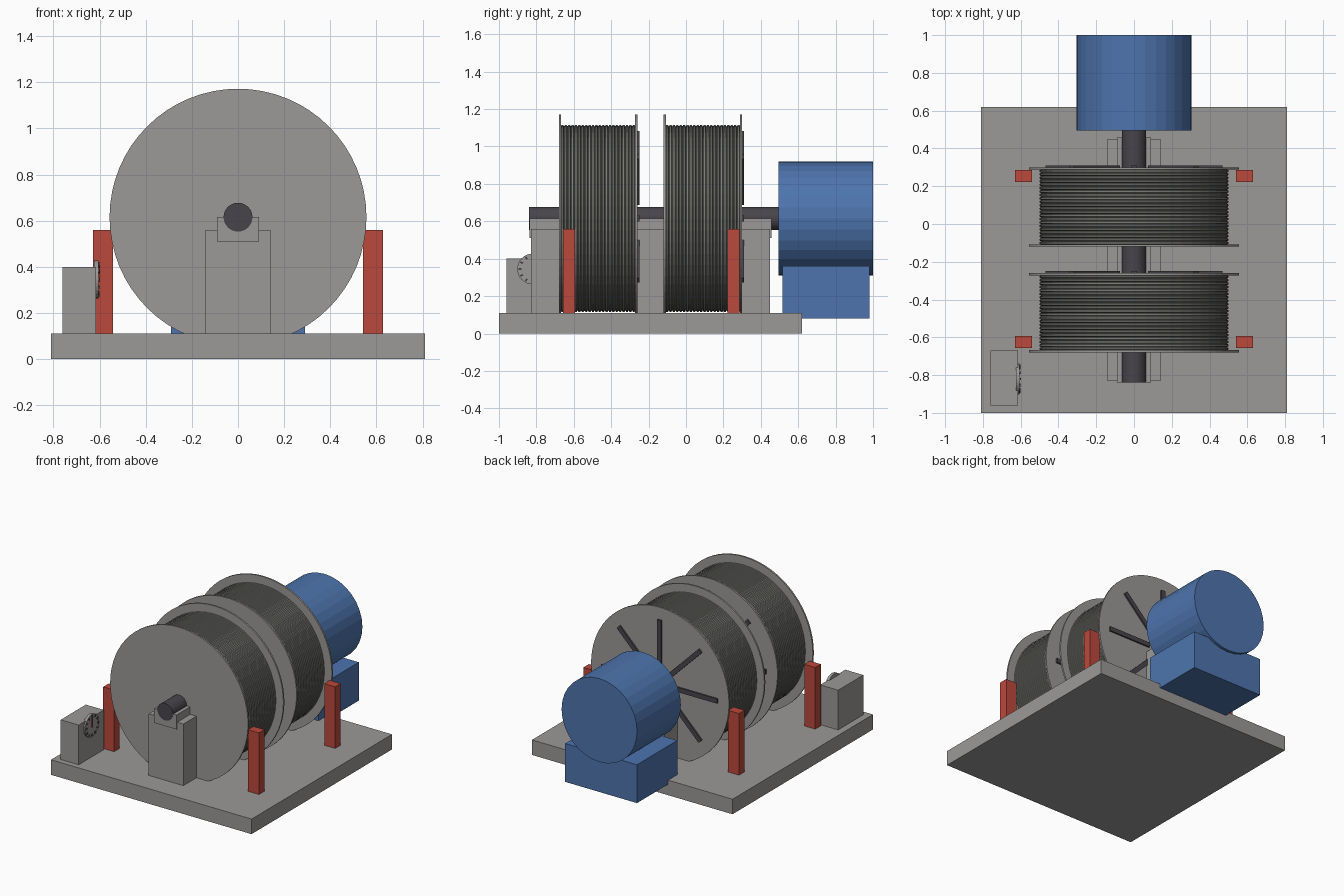
import bpy, bmesh, math
from mathutils import Matrix

if "Cube" in bpy.data.objects:
    bpy.data.objects.remove(bpy.data.objects["Cube"])

def mat(name, rgb):
    m = bpy.data.materials.new(name)
    m.diffuse_color = (*rgb, 1)
    m.use_nodes = True
    m.node_tree.nodes["Principled BSDF"].inputs["Base Color"].default_value = m.diffuse_color
    return m

GREY = mat("steel grey", (0.33, 0.32, 0.31))
ROPE = mat("rope grey", (0.20, 0.20, 0.185))
DARK = mat("dark steel", (0.065, 0.06, 0.07))
BLUE = mat("motor blue", (0.075, 0.175, 0.42))
RED = mat("post red", (0.50, 0.065, 0.045))
AXIS = 0.615

def finish(name, bm, material):
    bmesh.ops.recalc_face_normals(bm, faces=bm.faces)
    me = bpy.data.meshes.new(name)
    bm.to_mesh(me)
    bm.free()
    me.materials.append(material)
    ob = bpy.data.objects.new(name, me)
    bpy.context.collection.objects.link(ob)
    return ob

def add_box(bm, x0, x1, y0, y1, z0, z1, rot=Matrix()):
    m = (rot @ Matrix.Translation(((x0 + x1) / 2, (y0 + y1) / 2, (z0 + z1) / 2))
         @ Matrix.Diagonal((x1 - x0, y1 - y0, z1 - z0, 1)))
    bmesh.ops.create_cube(bm, size=1, matrix=m)

def box(name, material, *dims):
    bm = bmesh.new()
    add_box(bm, *dims)
    return finish(name, bm, material)

def lathe(name, material, profile, sides):
    """Revolve (radius, y) points about the shaft axis, with end caps."""
    bm = bmesh.new()
    rings = []
    for r, y in profile:
        rings.append([bm.verts.new((r * math.cos(a), y, AXIS + r * math.sin(a)))
                      for a in (2 * math.pi * i / sides for i in range(sides))])
    for a, b in zip(rings, rings[1:]):
        for i in range(sides):
            j = (i + 1) % sides
            bm.faces.new((a[i], a[j], b[j], b[i]))
    bm.faces.new(rings[0])
    bm.faces.new(rings[-1])
    return finish(name, bm, material)

# Base plate
box("base_plate", GREY, -0.81, 0.81, -1, 0.62, 0, 0.11)

# Shaft
lathe("main_shaft", DARK, [(0.0625, -0.84), (0.0625, 0.51)], 32)

# Two rope drums with flanges and spokes
for side, y0 in (("front", -0.68), ("rear", -0.12)):
    y1 = y0 + 0.42
    for end, a in (("outer", y0), ("inner", y1 - 0.012)):
        lathe(f"{side}_drum_{end}_flange", GREY, [(0.557, a), (0.557, a + 0.012)], 64)
    # grooved barrel
    n = 22
    start, pitch = y0 + 0.01, (0.42 - 0.02) / n
    profile = []
    for i in range(n):
        s = start + i * pitch
        profile += [(0.492, s), (0.499, s + pitch * 0.25), (0.499, s + pitch * 0.75)]
    profile.append((0.492, start + n * pitch))
    lathe(f"{side}_drum_barrel", ROPE, profile, 48)
    # spokes on the back flange
    bm = bmesh.new()
    for k in range(8):
        rot = Matrix.Translation((0, 0, AXIS)) @ Matrix.Rotation(k * math.pi / 4, 4, 'Y')
        add_box(bm, -0.017, 0.017, y1 - 0.004, y1 + 0.011, 0.12, 0.468, rot)
    finish(f"{side}_drum_spokes", bm, DARK)

# Bearing pedestals
for name, y in (("front", -0.755), ("middle", -0.19), ("rear", 0.375)):
    h = 0.07 if name == "middle" else 0.075
    box(f"{name}_pedestal", GREY, -0.14, 0.14, y - h, y + h, 0.11, 0.56)
    box(f"{name}_bearing", GREY, -0.09, 0.09, y - h - 0.008, y + h + 0.008, 0.51, AXIS)

# Motor and its mount
lathe("motor_body", BLUE, [(0.305, 0.495), (0.305, 1.0)], 32)
box("motor_mount", BLUE, -0.29, 0.29, 0.515, 0.98, 0.08, 0.36)

# Red guard posts
for sx in (-1, 1):
    for y in (-0.625, 0.255):
        x = 0.585 * sx
        box("guard_post", RED, x - 0.044, x + 0.044, y - 0.032, y + 0.032, 0.11, 0.56)

# Control box with dial, ticks and needle
box("control_box", GREY, -0.76, -0.615, -0.96, -0.67, 0.11, 0.40)
centre = Matrix.Translation((-0.615, -0.82, 0.345))
bm = bmesh.new()
bmesh.ops.create_cone(bm, cap_ends=True, segments=32, radius1=0.082, radius2=0.082, depth=0.02,
                      matrix=centre @ Matrix.Rotation(math.pi / 2, 4, 'Y'))
finish("dial_face", bm, GREY)
bm = bmesh.new()
for k in range(12):
    add_box(bm, 0.008, 0.015, -0.005, 0.005, 0.06, 0.076,
            centre @ Matrix.Rotation(k * math.pi / 6, 4, 'X'))
finish("dial_ticks", bm, DARK)
bm = bmesh.new()
add_box(bm, 0.008, 0.016, -0.004, 0.004, -0.01, 0.058, centre)
finish("dial_needle", bm, RED)
